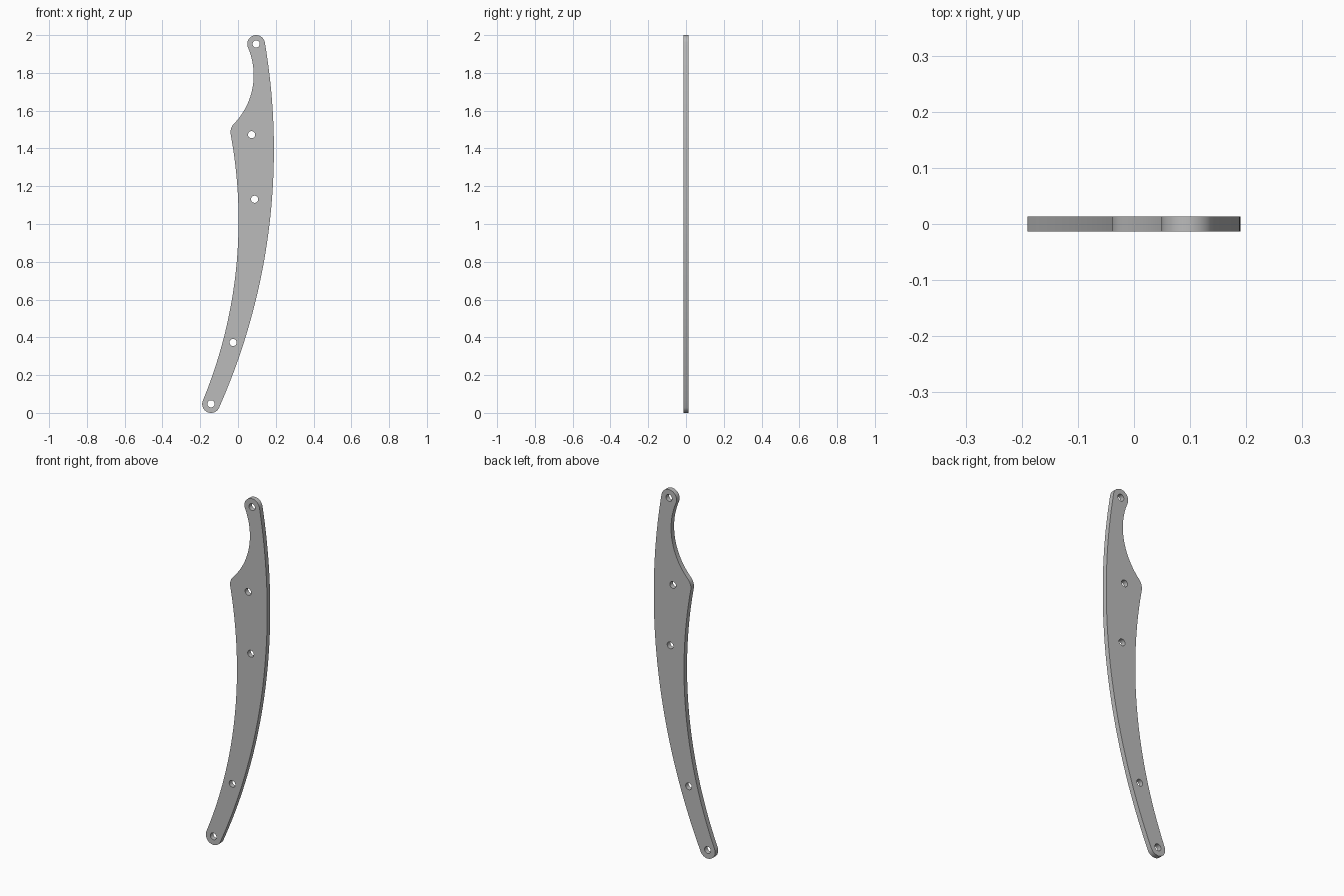
import bpy, bmesh, math
from mathutils import Vector

cube = bpy.data.objects.get("Cube")
if cube:
    bpy.data.objects.remove(cube, do_unlink=True)

HALF_THICKNESS = 0.0135
HOLE_RADIUS = 0.019


def arc(a, b, c, steps):
    """Points on the circle from a through b towards c, leaving out c."""
    a, b, c = Vector(a), Vector(b), Vector(c)
    u, v = b - a, c - a
    d = 2 * (u.x * v.y - u.y * v.x)
    centre = a + Vector((v.y * u.dot(u) - u.y * v.dot(v),
                         u.x * v.dot(v) - v.x * u.dot(u))) / d
    r = (a - centre).length
    start = math.atan2(*(a - centre).yx)
    end = math.atan2(*(c - centre).yx)
    sweep = (end - start) % math.tau
    if d < 0:
        sweep -= math.tau
    return [(centre.x + r * math.cos(start + sweep * i / steps),
             centre.y + r * math.sin(start + sweep * i / steps))
            for i in range(steps)]


def circle(x, z, r, steps=32):
    return [(x + r * math.cos(math.tau * i / steps),
             z + r * math.sin(math.tau * i / steps)) for i in range(steps)]


def add_loop(curve, points):
    spline = curve.splines.new('POLY')
    spline.points.add(len(points) - 1)
    for p, (x, z) in zip(spline.points, points):
        p.co = (x, z, 0, 1)
    spline.use_cyclic_u = True


# Outline joints, running clockwise from the lower end
low_left, low_right = (-0.186, 0.065), (-0.100, 0.028)
bump_low, bump_high = (-0.039, 1.476), (-0.021, 1.531)
top_left, top_right = (0.053, 1.934), (0.142, 1.961)

outline = (arc(low_left, (0.003, 1.03), bump_low, 40)        # inner edge
           + arc(bump_low, (-0.036, 1.507), bump_high, 10)   # shoulder
           + arc(bump_high, (0.083, 1.795), top_left, 28)    # neck hollow
           + arc(top_left, (0.096, 2.0), top_right, 28)      # upper end
           + arc(top_right, (0.19, 1.41), low_right, 48)     # outer edge
           + arc(low_right, (-0.143, 0.0), low_left, 24))    # lower end

holes = [(0.096, 1.953), (0.072, 1.473), (0.088, 1.131),
         (-0.026, 0.373), (-0.143, 0.048)]

# Flat plate with drilled holes
curve = bpy.data.curves.new("curved_plate", 'CURVE')
curve.dimensions = '2D'
curve.fill_mode = 'BOTH'
curve.extrude = HALF_THICKNESS
add_loop(curve, outline)
for x, z in holes:
    add_loop(curve, circle(x, z, HOLE_RADIUS))

plate = bpy.data.objects.new("curved_plate", curve)
bpy.context.collection.objects.link(plate)
plate.rotation_euler.x = math.pi / 2
bpy.ops.object.select_all(action='DESELECT')
plate.select_set(True)
bpy.context.view_layer.objects.active = plate
bpy.ops.object.convert(target='MESH')
plate = bpy.context.object
bpy.ops.object.transform_apply(location=False, rotation=True, scale=False)

# Weld the faces to the rim
bm = bmesh.new()
bm.from_mesh(plate.data)
bmesh.ops.remove_doubles(bm, verts=bm.verts, dist=0.00005)
bmesh.ops.recalc_face_normals(bm, faces=bm.faces)
bm.to_mesh(plate.data)
bm.free()

# Grey metal
grey = bpy.data.materials.new("grey_metal")
grey.use_nodes = True
colour = (0.5, 0.5, 0.5, 1)
grey.diffuse_color = colour
grey.node_tree.nodes["Principled BSDF"].inputs["Base Color"].default_value = colour
plate.data.materials.clear()
plate.data.materials.append(grey)

bpy.ops.object.shade_smooth_by_angle(angle=math.radians(30))
